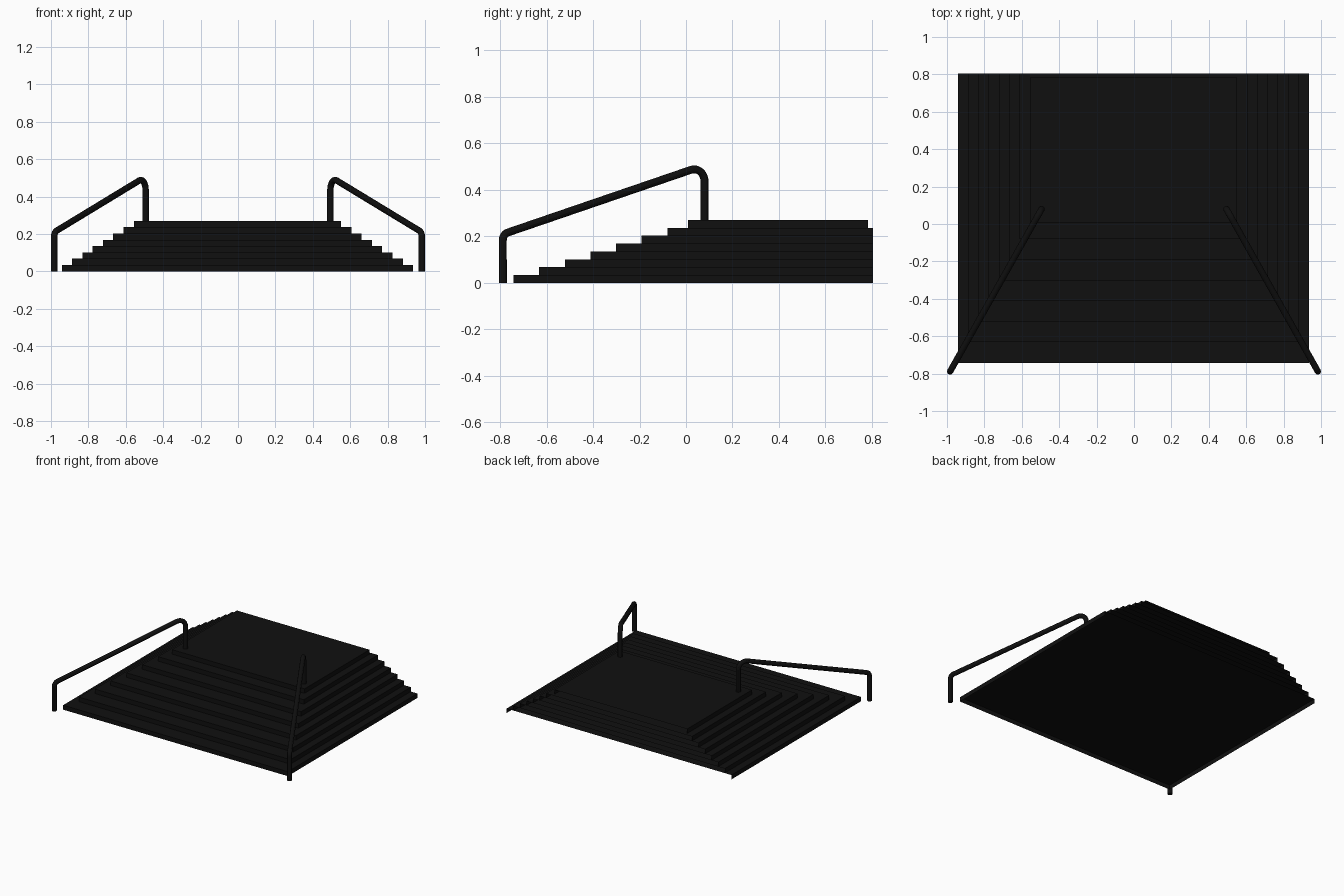
import bpy, bmesh, math
from mathutils import Vector

if "Cube" in bpy.data.objects:
    bpy.data.objects.remove(bpy.data.objects["Cube"])

black = bpy.data.materials.new("black_finish")
black.diffuse_color = (0.005, 0.005, 0.005, 1)
black.use_nodes = True
black.node_tree.nodes["Principled BSDF"].inputs["Base Color"].default_value = black.diffuse_color

STEPS, RISE = 8, 0.27 / 8


def step_slab(i):
    """One stacked tread: top, front and side faces, open underneath and behind."""
    half = 0.939 - 0.055 * i
    y0, y1 = -0.742 + 0.1103 * i, 0.804
    if i == STEPS - 1:                      # landing sits slightly forward
        y0, y1 = y0 - 0.022, y1 - 0.022
    z0, z1 = i * RISE, (i + 1) * RISE
    bm = bmesh.new()
    bmesh.ops.create_cube(bm, size=1)
    for v in bm.verts:
        v.co = (v.co.x * 2 * half - 0.003,
                y0 if v.co.y < 0 else y1,
                z0 if v.co.z < 0 else z1)
    bm.normal_update()
    hidden = [f for f in bm.faces if f.normal.z < -0.5 or f.normal.y > 0.5]
    bmesh.ops.delete(bm, geom=hidden, context='FACES')
    name = "landing" if i == STEPS - 1 else f"step_{i + 1}"
    mesh = bpy.data.meshes.new(name)
    bm.to_mesh(mesh)
    bm.free()
    mesh.materials.append(black)
    bpy.context.collection.objects.link(bpy.data.objects.new(name, mesh))


def fillet(a, corner, b, r, n=8):
    """Arc points rounding the corner between a and b."""
    u, w = (a - corner).normalized(), (b - corner).normalized()
    half = u.angle(w) / 2
    centre = corner + (u + w).normalized() * (r / math.sin(half))
    p = corner + u * (r / math.tan(half)) - centre
    q = corner + w * (r / math.tan(half)) - centre
    return [centre + p.normalized().slerp(q.normalized(), k / n) * r
            for k in range(n + 1)]


def handrail(name, side):
    """Bent tube with a low post, sloping rail and high post."""
    lo, hi = (side * 0.983, -0.788), (side * 0.494, 0.08)
    a, b = Vector((*lo, 0)), Vector((*lo, 0.209))
    c, d = Vector((*hi, 0.506)), Vector((*hi, 0.268))
    path = [a, *fillet(a, b, c, 0.035), *fillet(b, c, d, 0.052), d]
    curve = bpy.data.curves.new(name, 'CURVE')
    curve.dimensions = '3D'
    curve.bevel_depth = 0.017
    curve.bevel_resolution = 4
    curve.use_fill_caps = True
    spline = curve.splines.new('POLY')
    spline.points.add(len(path) - 1)
    for pt, co in zip(spline.points, path):
        pt.co = (*co, 1)
    curve.materials.append(black)
    obj = bpy.data.objects.new(name, curve)
    bpy.context.collection.objects.link(obj)
    bpy.ops.object.select_all(action='DESELECT')
    obj.select_set(True)
    bpy.context.view_layer.objects.active = obj
    bpy.ops.object.convert(target='MESH')
    bpy.ops.object.shade_smooth_by_angle()


# Stepped base
for i in range(STEPS):
    step_slab(i)

# Handrails along the two front corners
handrail("left_handrail", -1)
handrail("right_handrail", 1)
